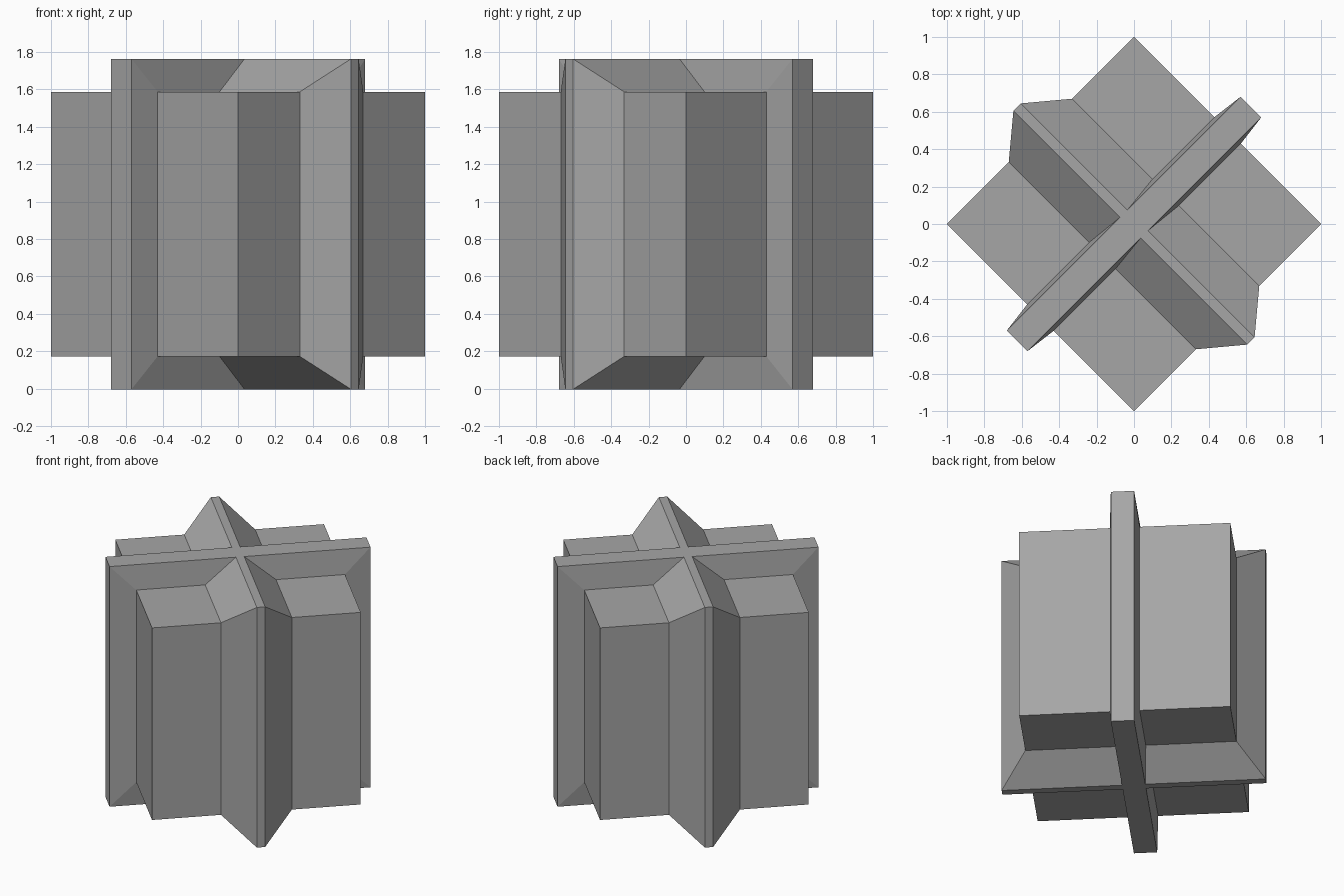
import bpy, bmesh
from math import radians

cube = bpy.data.objects.get("Cube")
if cube:
    bpy.data.objects.remove(cube, do_unlink=True)

CENTRE_Z = 0.88
CORE = 0.707      # half side of the core block
RIM = 0.884       # half side of the fin's outer rim

grey = bpy.data.materials.new("plain_grey")
grey.use_nodes = True
colour = (0.38, 0.38, 0.38, 1)
grey.diffuse_color = colour
grey.node_tree.nodes["Principled BSDF"].inputs["Base Color"].default_value = colour


def square_loft(name, sections, turn):
    """Loft square sections (offset along y, half side) and turn about z."""
    bm = bmesh.new()
    rings = [[bm.verts.new((sx * half, y, sz * half))
              for sx, sz in ((-1, -1), (1, -1), (1, 1), (-1, 1))]
             for y, half in sections]
    for a, b in zip(rings, rings[1:]):
        for i in range(4):
            j = (i + 1) % 4
            bm.faces.new((a[i], a[j], b[j], b[i]))
    bm.faces.new(rings[0])
    bm.faces.new(rings[-1])
    bmesh.ops.recalc_face_normals(bm, faces=bm.faces)
    mesh = bpy.data.meshes.new(name)
    bm.to_mesh(mesh)
    bm.free()
    mesh.materials.append(grey)
    obj = bpy.data.objects.new(name, mesh)
    obj.location.z = CENTRE_Z
    obj.rotation_euler.z = radians(turn)
    bpy.context.collection.objects.link(obj)
    return obj


def fin(name, base, tip, turn):
    """Upright ridge wrapping the core, tapering from base to tip half width."""
    return square_loft(name, [(-base, CORE), (-tip, RIM), (tip, RIM), (base, CORE)], turn)


# Core block standing corner-on to the front
square_loft("core_block", [(-CORE, CORE), (CORE, CORE)], 45)

# Two crossing fins: one thick and steep, one thin with wide flanks
fin("thick_fin", 0.1, 0.078, 45)
fin("thin_fin", 0.24, 0.028, 135)
